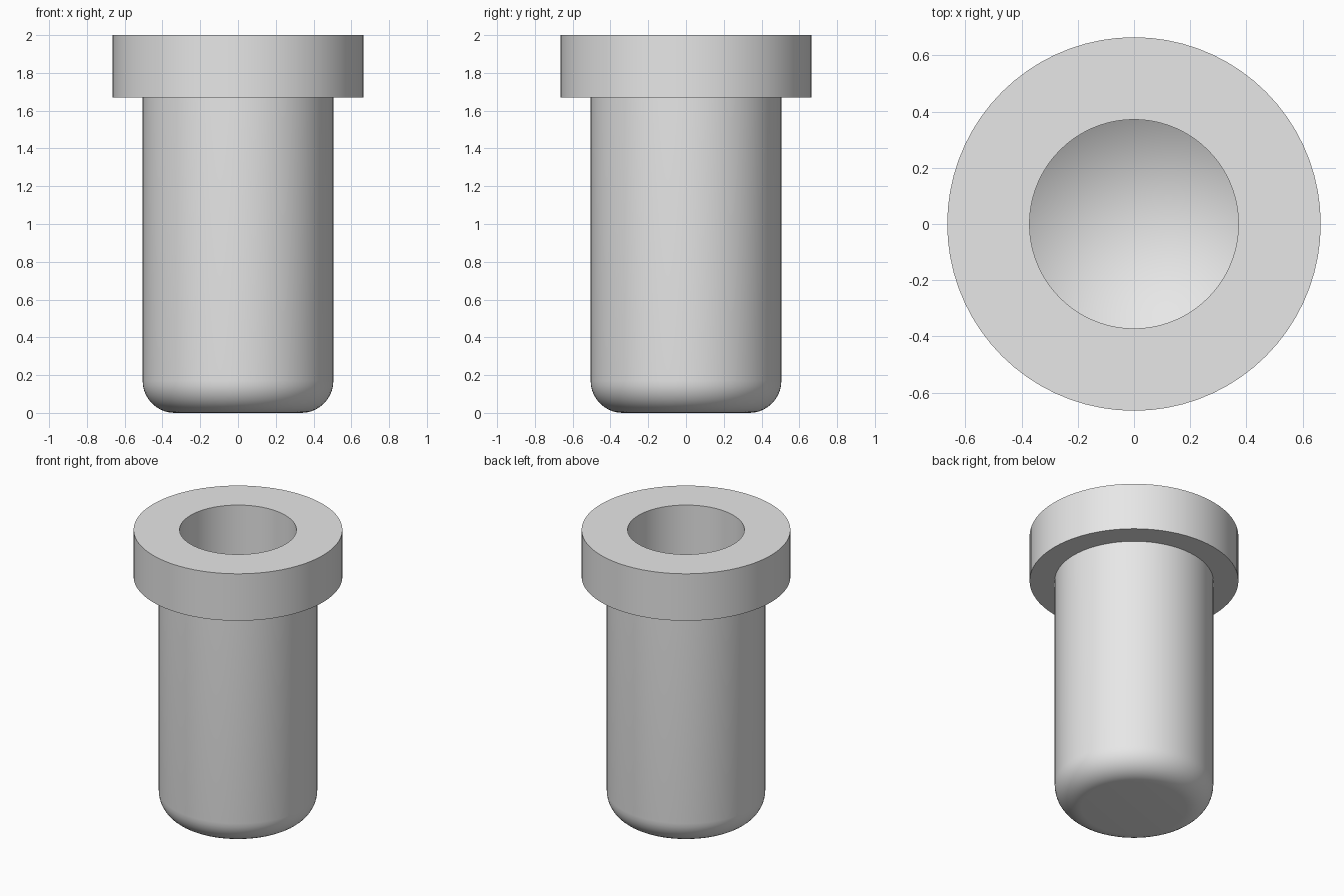
import bpy, bmesh, math

cube = bpy.data.objects.get("Cube")
if cube:
    bpy.data.objects.remove(cube, do_unlink=True)

SEGMENTS = 72
HEIGHT = 2.0
FLANGE_R, FLANGE_Z = 0.665, 1.67
BODY_R, FILLET = 0.505, 0.17
BORE_R, BORE_Z, TIP_Z = 0.372, 0.46, 0.22


def make_material(name, color):
    mat = bpy.data.materials.new(name)
    mat.use_nodes = True
    mat.diffuse_color = color
    mat.node_tree.nodes["Principled BSDF"].inputs["Base Color"].default_value = color
    return mat


def lathe(name, profile, mat):
    """Revolve (radius, height) points around the z axis."""
    bm = bmesh.new()
    verts = [bm.verts.new((r, 0, z)) for r, z in profile]
    edges = [bm.edges.new(pair) for pair in zip(verts, verts[1:])]
    bmesh.ops.spin(bm, geom=verts + edges, cent=(0, 0, 0), axis=(0, 0, 1),
                   angle=math.tau, steps=SEGMENTS)
    bmesh.ops.remove_doubles(bm, verts=bm.verts, dist=0.0001)
    bmesh.ops.recalc_face_normals(bm, faces=bm.faces)
    mesh = bpy.data.meshes.new(name)
    bm.to_mesh(mesh)
    bm.free()
    mesh.materials.append(mat)
    obj = bpy.data.objects.new(name, mesh)
    bpy.context.collection.objects.link(obj)
    bpy.ops.object.select_all(action="DESELECT")
    obj.select_set(True)
    bpy.context.view_layer.objects.active = obj
    bpy.ops.object.shade_smooth_by_angle(angle=math.radians(25))
    return obj


# Flat base with a rounded lower edge
profile = [(0, 0)]
STEPS = 10
for i in range(STEPS + 1):
    a = math.pi / 2 * i / STEPS
    profile.append((BODY_R - FILLET + FILLET * math.sin(a),
                    FILLET - FILLET * math.cos(a)))

# Straight body, flange, then the blind bore with its conical floor
profile += [(BODY_R, FLANGE_Z), (FLANGE_R, FLANGE_Z), (FLANGE_R, HEIGHT),
            (BORE_R, HEIGHT), (BORE_R, BORE_Z), (0, TIP_Z)]

lathe("flanged_sleeve", profile, make_material("light grey", (0.8, 0.8, 0.8, 1)))
